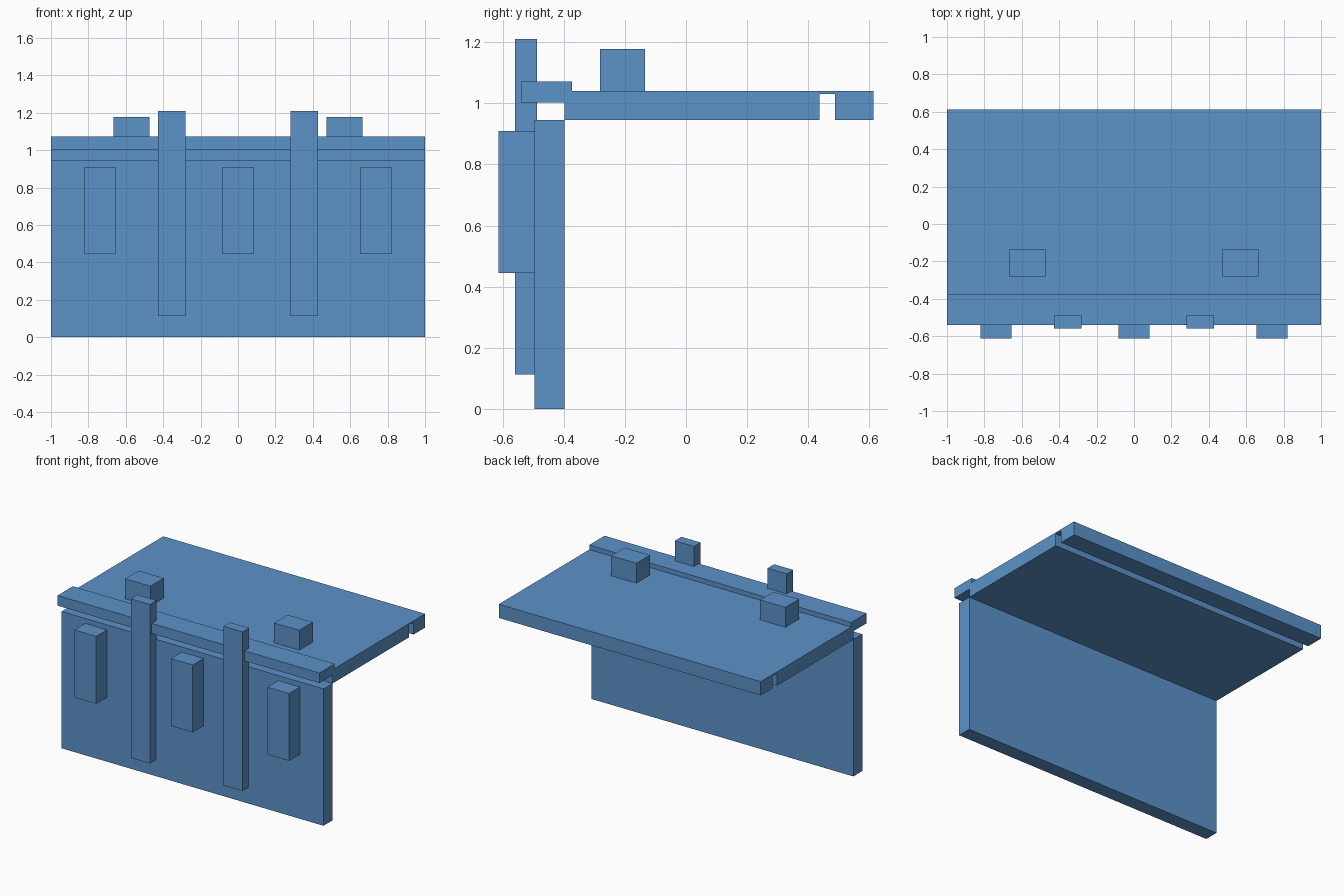
import bpy

if "Cube" in bpy.data.objects:
    bpy.data.objects.remove(bpy.data.objects["Cube"])

blue = bpy.data.materials.new("flat blue")
blue.diffuse_color = (0.107, 0.292, 0.584, 1)
blue.use_nodes = True
blue.node_tree.nodes["Principled BSDF"].inputs["Base Color"].default_value = blue.diffuse_color


def finish(name, verts, faces):
    mesh = bpy.data.meshes.new(name)
    mesh.from_pydata(verts, [], faces)
    mesh.materials.append(blue)
    obj = bpy.data.objects.new(name, mesh)
    bpy.context.collection.objects.link(obj)
    return obj


def extrude_x(name, profile, x0, x1):
    """Closed (y, z) profile, counter-clockwise seen from +x, swept along x."""
    n = len(profile)
    verts = [(x, y, z) for x in (x0, x1) for y, z in profile]
    faces = [tuple(reversed(range(n))), tuple(range(n, 2 * n))]
    faces += [(i, (i + 1) % n, n + (i + 1) % n, n + i) for i in range(n)]
    return finish(name, verts, faces)


def box(name, x, y, z):
    profile = [(y[0], z[0]), (y[1], z[0]), (y[1], z[1]), (y[0], z[1])]
    return extrude_x(name, profile, *x)


# Upright front panel
box("front_panel", (-1, 1), (-0.495, -0.397), (0, 0.945))

# Top slab with overhanging front lip and a groove under the rear edge
extrude_x("top_slab", [
    (-0.397, 0.945), (0.437, 0.945), (0.437, 1.03), (0.487, 1.03),
    (0.487, 0.945), (0.613, 0.945), (0.613, 1.04), (-0.373, 1.04),
    (-0.373, 1.072), (-0.54, 1.072), (-0.54, 1.002), (-0.397, 1.002)], -1, 1)

# Mirrored pairs: tall straps through the lip, and blocks on the slab
for side, s in (("left", -1), ("right", 1)):
    box(side + "_strap", sorted((s * 0.281, s * 0.427)), (-0.56, -0.488), (0.112, 1.21))
    box(side + "_top_block", sorted((s * 0.473, s * 0.665)), (-0.281, -0.134), (1.04, 1.178))

# Three raised blocks on the front
for name, cx in (("left", -0.737), ("middle", 0), ("right", 0.737)):
    box(name + "_front_block", (cx - 0.083, cx + 0.083), (-0.613, -0.495), (0.445, 0.91))
